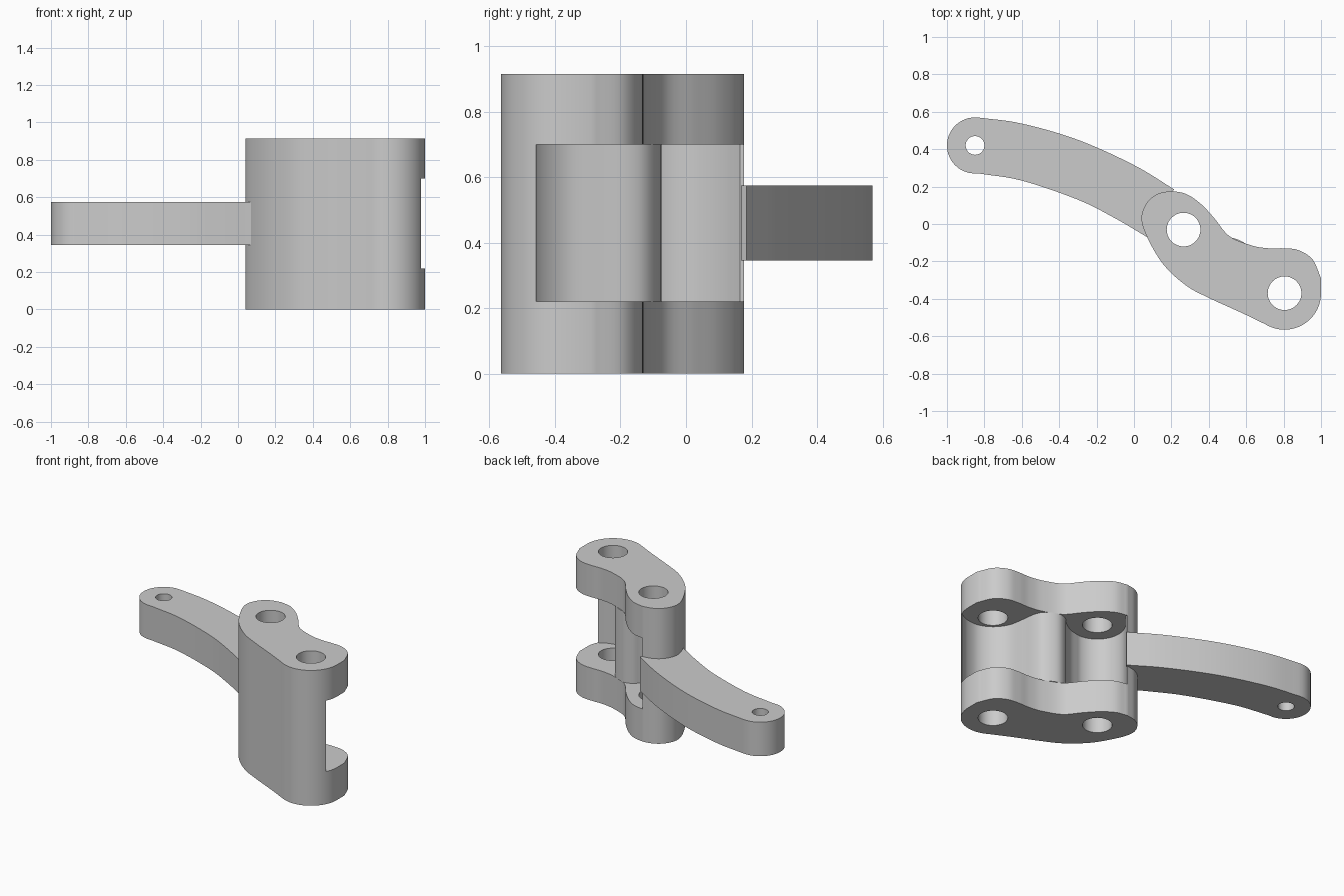
import bpy
from math import cos, sin, radians
from mathutils import Vector

cube = bpy.data.objects.get("Cube")
if cube:
    bpy.data.objects.remove(cube, do_unlink=True)

grey = bpy.data.materials.new("plain_grey")
grey.use_nodes = True
colour = (0.6, 0.6, 0.6, 1)
grey.diffuse_color = colour
grey.node_tree.nodes["Principled BSDF"].inputs["Base Color"].default_value = colour


def arc(centre, radius, start, end, steps=20):
    angles = [radians(start + (end - start) * i / steps) for i in range(steps + 1)]
    return [(centre[0] + radius * cos(a), centre[1] + radius * sin(a)) for a in angles]


def circle(centre, radius):
    return arc(centre, radius, 0, 360, 48)[:-1]


def smooth(points, steps=6):
    """Smooth open curve through the points."""
    p = [Vector(q) for q in points]
    p = [2 * p[0] - p[1]] + p + [2 * p[-1] - p[-2]]
    out = []
    for a, b, c, d in zip(p, p[1:], p[2:], p[3:]):
        for i in range(steps):
            t = i / steps
            out.append(0.5 * (2 * b + (c - a) * t + (2 * a - 5 * b + 4 * c - d) * t ** 2
                              + (3 * b - a - 3 * c + d) * t ** 3))
    return [tuple(v) for v in out + [p[-2]]]


def prism(name, loops, bottom, top):
    """Extrude an outline, with any further loops as holes, between two heights."""
    curve = bpy.data.curves.new(name, "CURVE")
    curve.dimensions = "2D"
    curve.fill_mode = "BOTH"
    curve.extrude = (top - bottom) / 2
    for loop in loops:
        clean = [q for i, q in enumerate(loop)
                 if (Vector(q) - Vector(loop[i - 1])).length > 1e-4]
        spline = curve.splines.new("POLY")
        spline.points.add(len(clean) - 1)
        for point, q in zip(spline.points, clean):
            point.co = (q[0], q[1], 0, 1)
        spline.use_cyclic_u = True
    curve.materials.append(grey)
    obj = bpy.data.objects.new(name, curve)
    obj.location.z = (top + bottom) / 2
    bpy.context.collection.objects.link(obj)
    bpy.ops.object.select_all(action="DESELECT")
    obj.select_set(True)
    bpy.context.view_layer.objects.active = obj
    bpy.ops.object.convert(target="MESH")
    obj = bpy.context.object
    bpy.ops.object.mode_set(mode="EDIT")
    bpy.ops.mesh.select_all(action="SELECT")
    bpy.ops.mesh.remove_doubles(threshold=0.0001)
    bpy.ops.mesh.normals_make_consistent(inside=False)
    bpy.ops.object.mode_set(mode="OBJECT")
    bpy.ops.object.shade_smooth_by_angle(angle=radians(30))
    return obj


near_pin, far_pin, arm_pin = (0.265, -0.03), (0.805, -0.37), (-0.85, 0.42)

# Bracket outline, split where the pocket opens
front_edge = smooth([(0.2, 0.177), (0.13, 0.162), (0.07, 0.115), (0.04, 0.03),
                     (0.075, -0.08), (0.16, -0.22), (0.28, -0.33), (0.4, -0.395),
                     (0.58, -0.477), (0.7, -0.535)])
front_edge += arc(far_pin, 0.195, -118, -27)
back_edge = arc(far_pin, 0.195, -27, 0, 8)
back_edge += smooth([(1, -0.29), (0.955, -0.19), (0.88, -0.14), (0.8, -0.13),
                     (0.72, -0.13), (0.63, -0.115), (0.51, -0.065), (0.43, 0.03),
                     (0.36, 0.105), (0.28, 0.16), (0.2, 0.177)])

# Two end plates with pin holes
for name, bottom, top in (("lower_plate", 0, 0.22), ("upper_plate", 0.7, 0.915)):
    prism(name, [front_edge + back_edge, circle(near_pin, 0.09), circle(far_pin, 0.09)],
          bottom, top)

# Scalloped web between the plates
scallop = smooth([(0.978, -0.455), (0.91, -0.487), (0.82, -0.493), (0.734, -0.45),
                  (0.675, -0.37), (0.655, -0.27), (0.64, -0.17), (0.605, -0.112),
                  (0.53, -0.076), (0.465, -0.092), (0.42, -0.135), (0.35, -0.18),
                  (0.265, -0.2)])
scallop += arc(near_pin, 0.17, -90, -205, 24)
scallop += [(0.15, 0.12), (0.2, 0.165)]
prism("web_wall", [front_edge + scallop], 0.22, 0.7)

# Curved arm with rounded tip
arm = smooth([(0.215, 0.185), (0, 0.315), (-0.3, 0.45), (-0.6, 0.537), (-0.83, 0.569)])
arm += arc(arm_pin, 0.15, 84, 262, 28)
arm += smooth([(-0.83, 0.27), (-0.6, 0.232), (-0.3, 0.13), (-0.1, 0.03), (0.07, -0.07)])
arm += [(0.088, -0.06), (0.085, 0.02), (0.11, 0.08), (0.145, 0.12), (0.195, 0.165)]
prism("curved_arm", [arm, circle(arm_pin, 0.05)], 0.345, 0.575)
